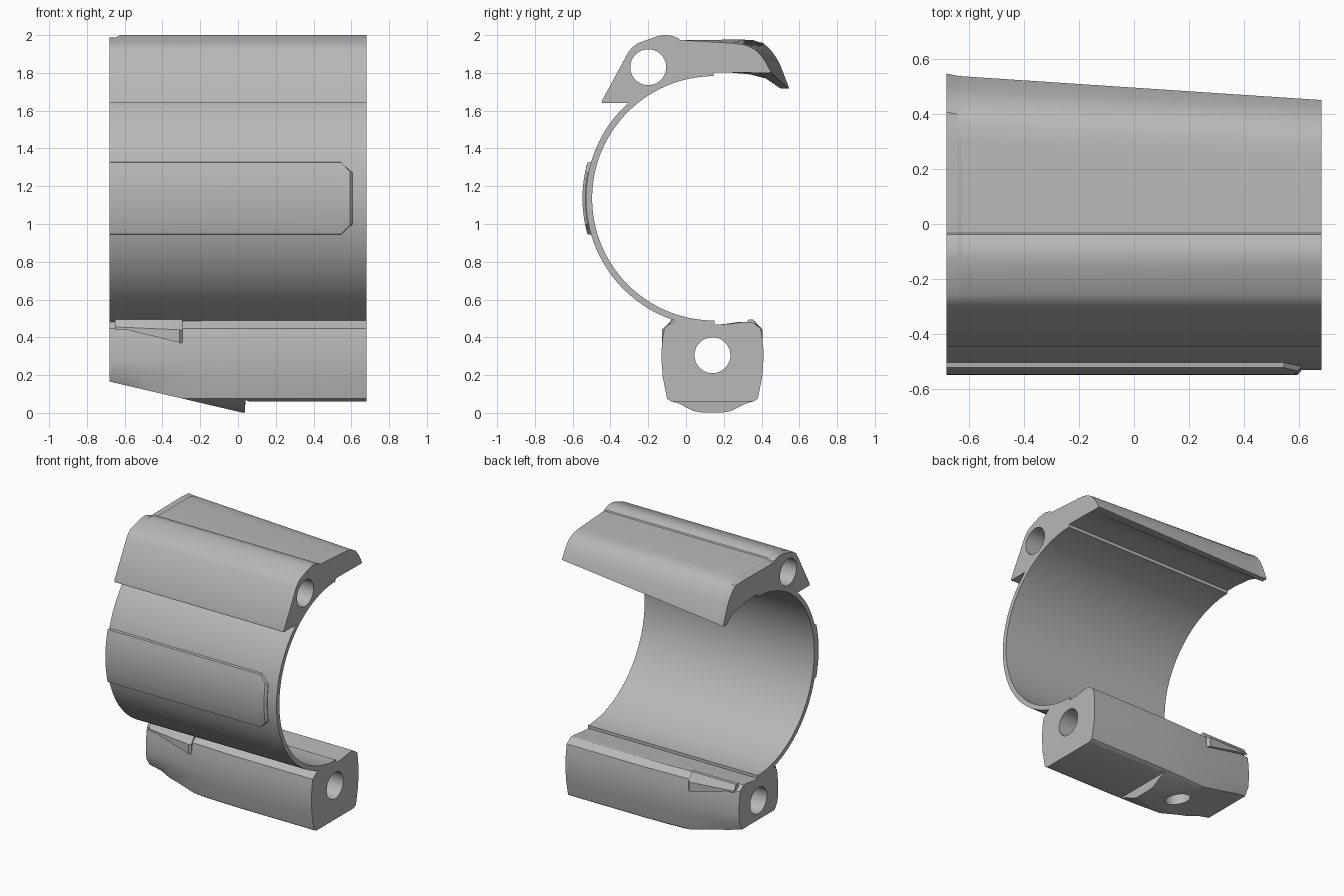
import bpy, bmesh
from math import sin, cos, radians, pi
from mathutils import Vector

cube = bpy.data.objects.get("Cube")
if cube:
    bpy.data.objects.remove(cube, do_unlink=True)

grey = bpy.data.materials.new("plain grey")
grey.use_nodes = True
colour = (0.48, 0.48, 0.48, 1)
grey.diffuse_color = colour
grey.node_tree.nodes["Principled BSDF"].inputs["Base Color"].default_value = colour

END = 0.68
CY, CZ, R_IN, R_OUT = 0.15, 1.136, 0.647, 0.68


def make(name, sections):
    """Loft closed rings of 3D points and cap both ends."""
    bm = bmesh.new()
    rings = [[bm.verts.new(p) for p in ring] for ring in sections]
    n = len(rings[0])
    for a, b in zip(rings, rings[1:]):
        for i in range(n):
            j = (i + 1) % n
            bm.faces.new((a[i], a[j], b[j], b[i]))
    bm.faces.new(rings[0])
    bm.faces.new(rings[-1])
    bmesh.ops.recalc_face_normals(bm, faces=bm.faces)
    mesh = bpy.data.meshes.new(name)
    bm.to_mesh(mesh)
    bm.free()
    obj = bpy.data.objects.new(name, mesh)
    bpy.context.collection.objects.link(obj)
    mesh.materials.append(grey)
    return obj


def at_x(x, profile):
    return [(x, y, z) for y, z in profile]


def arc(r, start, end, steps):
    return [(CY + r * cos(a), CZ + r * sin(a)) for a in
            (radians(start + (end - start) * i / steps) for i in range(steps + 1))]


def cylinder(name, centre, radius, axis, length):
    rings = []
    for s in (-0.5, 0.5):
        ring = []
        for i in range(40):
            u, v = radius * cos(i * pi / 20), radius * sin(i * pi / 20)
            off = (s * length, u, v) if axis == "X" else (u, v, s * length)
            ring.append(Vector(centre) + Vector(off))
        rings.append(ring)
    return make(name, rings)


def cut(obj, cutters):
    """Subtract the cutters, bake the result and remove them."""
    for c in cutters:
        mod = obj.modifiers.new("cut", "BOOLEAN")
        mod.operation, mod.solver, mod.object = "DIFFERENCE", "EXACT", c
    deps = bpy.context.evaluated_depsgraph_get()
    mesh = bpy.data.meshes.new_from_object(obj.evaluated_get(deps))
    obj.modifiers.clear()
    obj.data = mesh
    for c in cutters:
        bpy.data.objects.remove(c, do_unlink=True)


def finish(obj, angle=30):
    bpy.ops.object.select_all(action="DESELECT")
    obj.select_set(True)
    bpy.context.view_layer.objects.active = obj
    bpy.ops.object.shade_smooth_by_angle(angle=radians(angle))


# Thin curved shell
ring = arc(R_OUT, 124, 270, 64) + arc(R_IN, 270, 124, 64)
finish(make("curved_shell", [at_x(-END, ring), at_x(END, ring)]))

# Raised panel with clipped corners and sloping borders
def panel_ring(x, half, r=0.698):
    return at_x(x, arc(r, 180 - half + 1.2, 180 + half - 1.2, 16)
                + arc(0.665, 180 + half, 180 - half, 16))

finish(make("raised_panel", [panel_ring(-END, 17), panel_ring(0.545, 17),
                             panel_ring(0.592, 13), panel_ring(0.607, 12.5, 0.683)]), 20)

# Upper rail with a tapering overhang
nose = [(-0.445, 1.64), (-0.445, 1.653), (-0.305, 1.91), (-0.285, 1.935), (-0.255, 1.957),
        (-0.155, 1.993), (-0.125, 2.0), (-0.095, 2.0), (-0.065, 1.993), (-0.038, 1.982),
        (-0.033, 1.974), (-0.02, 1.974)]
wide = [(0.3, 1.977), (0.36, 1.974), (0.4, 1.96), (0.44, 1.925), (0.468, 1.887), (0.492, 1.845),
        (0.532, 1.74), (0.54, 1.717), (0.498, 1.717), (0.44, 1.765), (0.36, 1.79), (0.22, 1.803)]
slim = [(0.25, 1.957), (0.3, 1.951), (0.34, 1.938), (0.375, 1.917), (0.402, 1.887), (0.42, 1.86),
        (0.445, 1.815), (0.45, 1.803), (0.44, 1.8), (0.38, 1.8), (0.3, 1.802), (0.22, 1.803)]
under = [(0.15, 1.803)] + arc(R_IN, 90.5, 128.8, 18)

def rail_section(x, drop=0.0, flare=0.0):
    t = (x + END) / (2 * END)
    edge = [(a[0] + (b[0] - a[0]) * t + flare, a[1] + (b[1] - a[1]) * t)
            for a, b in zip(wide, slim)]
    top = [(y, z - drop if z > 1.965 else z) for y, z in nose + edge]
    return at_x(x, top + under)

rail = make("upper_rail", [rail_section(-END, 0.012, 0.006), rail_section(-0.643, 0.012, 0.001),
                           rail_section(-0.625), rail_section(END)])
cut(rail, [cylinder("upper_bore", (0, -0.2, 1.83), 0.095, "X", 2)])
finish(rail)

# Lower block, narrowing toward one end, with the bottom shaped by two cuts
MID = 0.14
lower = [(-0.06, 0.49), (0.14, 0.485), (0.14, 0.467), (0.22, 0.47), (0.31, 0.482), (0.345, 0.482),
         (0.395, 0.448), (0.403, 0.4), (0.409, 0.34), (0.409, 0.27), (0.403, 0.19), (0.38, 0.075),
         (0.36, 0.062), (0.32, 0.05), (0.24, 0.01), (0.2, 0.003), (0.08, 0.003), (0.04, 0.01),
         (-0.04, 0.05), (-0.08, 0.062), (-0.1, 0.075), (-0.123, 0.19), (-0.129, 0.27),
         (-0.129, 0.34), (-0.123, 0.4), (-0.115, 0.448)]

def block_section(x, pinch):
    out = []
    for y, z in lower:
        low = 0.3 * pinch ** 3 if z < 0.1 else 0
        lift = 0.03 * pinch if 0.1 < z < 0.2 else 0
        out.append((MID + (y - MID) * (1 - 0.17 * pinch - low), z + lift))
    return at_x(x, out)

block = make("lower_block", [block_section(*s) for s in (
    (-END, 1), (-0.5, 0.66), (-0.3, 0.35), (-0.1, 0.12), (0.1, 0), (END, 0))])

def side_cutter(name, outline):
    return make(name, [[(x, y, z) for x, z in outline] for y in (-0.5, 0.8)])

cut(block, [
    side_cutter("flat_cut", [(0.03, -0.1), (0.04, 0.068), (0.06, 0.06), (0.8, 0.06), (0.8, -0.1)]),
    side_cutter("slope_cut", [(0.03, 0.0), (-0.8, 0.194), (-0.8, -0.1), (0.03, -0.1)]),
    cylinder("lower_bore", (0, MID, 0.305), 0.095, "X", 2),
    cylinder("foot_hole", (-0.256, MID, 0.1), 0.085, "Z", 0.34)])
finish(block)

# Tapered tabs along both upper edges of the block
for name, side in (("front_tab", -1), ("rear_tab", 1)):
    sections = []
    for x, low, reach in ((-0.65, 0.455, 0.24), (-0.31, 0.372, 0.266), (-0.295, 0.368, 0.25)):
        section = [(0.18, 0.47), (0.19, 0.494), (0.215, 0.494), (reach, 0.44),
                   (reach, low), (0.18, low)]
        sections.append(at_x(x, [(MID + side * w, z) for w, z in section]))
    finish(make(name, sections))
